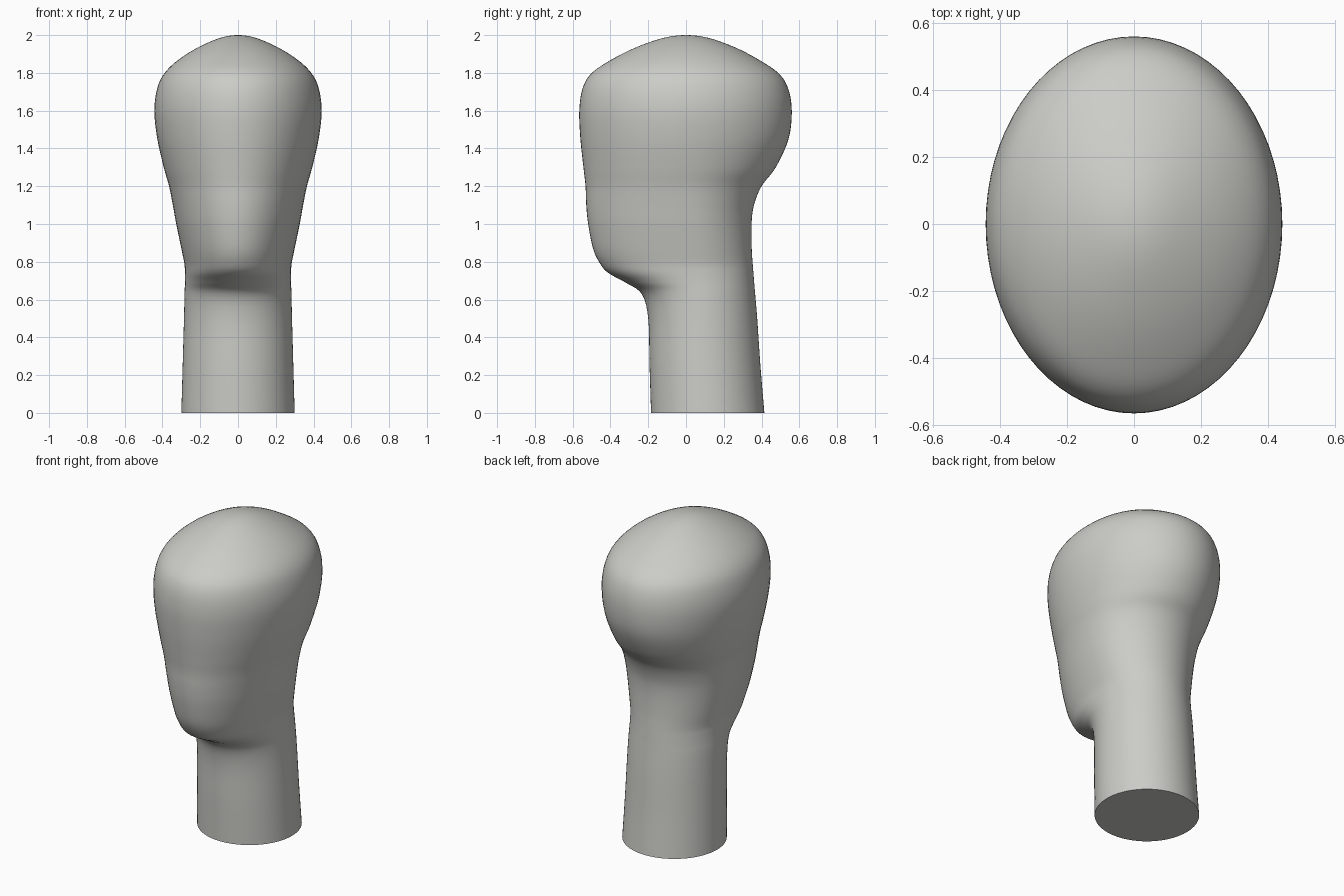
import bpy, bmesh, math
from mathutils import Vector

cube = bpy.data.objects.get("Cube")
if cube:
    bpy.data.objects.remove(cube, do_unlink=True)

clay = bpy.data.materials.new("warm grey clay")
clay.use_nodes = True
clay.diffuse_color = (0.6, 0.6, 0.57, 1)
bsdf = clay.node_tree.nodes["Principled BSDF"]
bsdf.inputs["Base Color"].default_value = clay.diffuse_color
bsdf.inputs["Roughness"].default_value = 0.7

# Cross-sections from neck to crown: height, half width, front y, back y, widest y
SECTIONS = [Vector(s) for s in (
    (0, .30, -.185, .415, .115),
    (.25, .293, -.193, .394, .10),
    (.5, .286, -.20, .377, .09),
    (.63, .283, -.235, .366, .08),
    (.69, .281, -.32, .361, .07),
    (.74, .281, -.41, .357, .06),
    (.79, .284, -.455, .353, .05),
    (.87, .300, -.492, .348, .04),
    (1, .327, -.518, .347, .02),
    (1.1, .345, -.528, .36, .01),
    (1.2, .365, -.532, .40, 0),
    (1.3, .393, -.543, .475, 0),
    (1.45, .427, -.559, .543, 0),
    (1.6, .443, -.565, .56, 0),
    (1.72, .427, -.547, .54, 0),
    (1.8, .388, -.498, .488, 0),
    (1.87, .315, -.395, .385, 0),
    (1.935, .211, -.265, .26, 0),
    (1.985, .095, -.12, .12, 0),
    (2, 0, 0, 0, 0))]
SIDES, STEPS = 72, 5


def spline(a, b, c, d, t):
    """Smooth blend from b to c."""
    return b + .5 * t * (c - a + t * (2*a - 5*b + 4*c - d + t * (3*(b - c) + d - a)))


def smooth_sections():
    first = 2 * SECTIONS[0] - SECTIONS[1]
    last = -SECTIONS[-2]
    last[0] = SECTIONS[-2][0]
    pts = [first] + SECTIONS + [last]
    for i in range(len(SECTIONS) - 1):
        for k in range(STEPS):
            yield spline(*pts[i:i + 4], k / STEPS)


# Head and neck as one continuous loft
bm = bmesh.new()
rings = []
for z, w, front, back, mid in smooth_sections():
    ring = []
    for i in range(SIDES):
        a = math.tau * i / SIDES
        depth = back - mid if math.sin(a) > 0 else mid - front
        ring.append(bm.verts.new((w * math.cos(a), mid + depth * math.sin(a), z)))
    rings.append(ring)
for low, high in zip(rings, rings[1:]):
    for i in range(SIDES):
        j = (i + 1) % SIDES
        bm.faces.new((low[i], low[j], high[j], high[i]))
crown = bm.verts.new((0, 0, 2))
for i in range(SIDES):
    bm.faces.new((rings[-1][i], rings[-1][(i + 1) % SIDES], crown))
bm.faces.new(rings[0][::-1])
bmesh.ops.recalc_face_normals(bm, faces=bm.faces)

mesh = bpy.data.meshes.new("head_and_neck")
bm.to_mesh(mesh)
bm.free()
mesh.materials.append(clay)
head = bpy.data.objects.new("head_and_neck", mesh)
bpy.context.collection.objects.link(head)
bpy.context.view_layer.objects.active = head
head.select_set(True)
bpy.ops.object.shade_smooth_by_angle(angle=math.radians(50))
